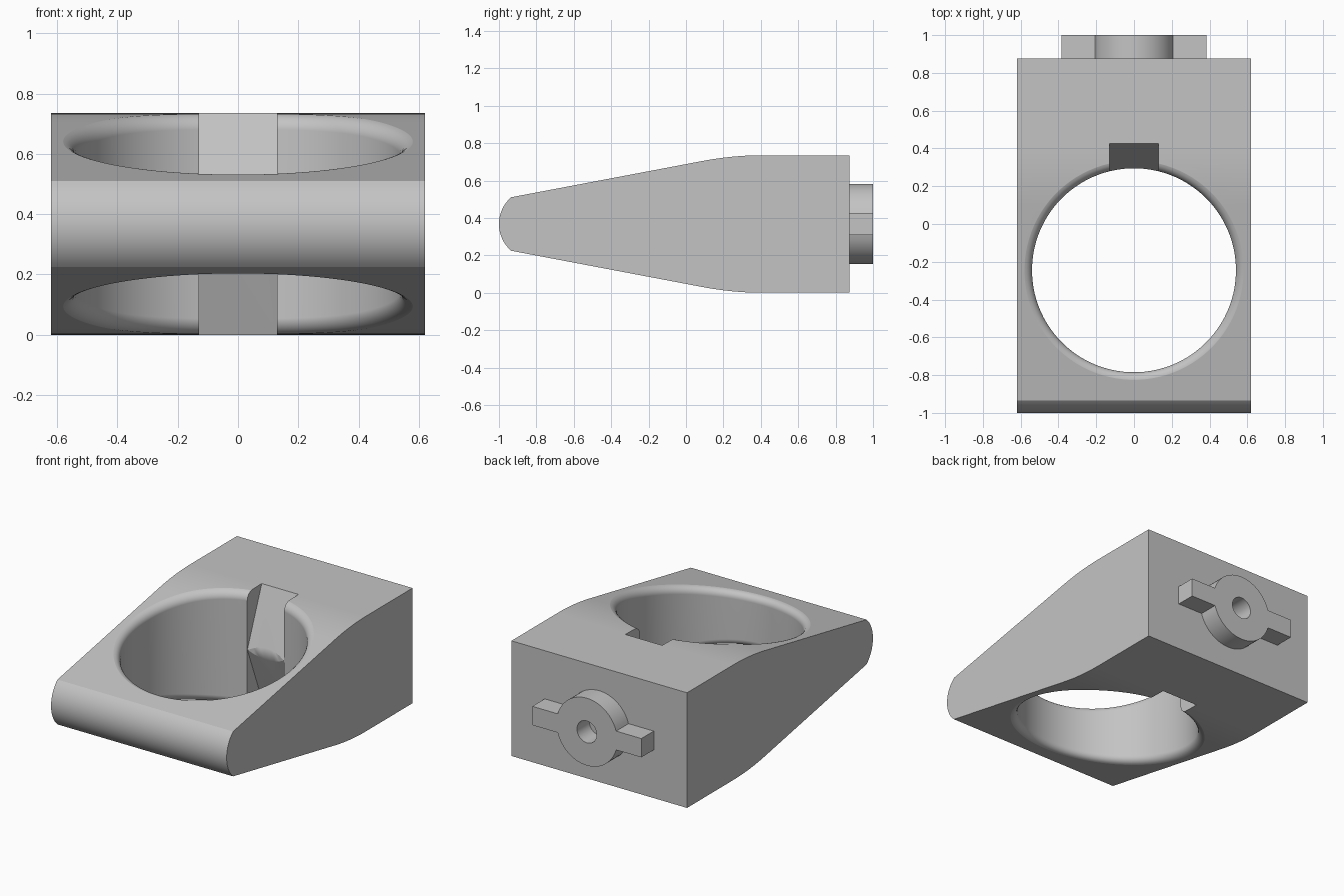
import bpy
import bmesh
from math import sin, cos, pi, radians, sqrt, asin

old = bpy.data.objects.get("Cube")
if old:
    bpy.data.objects.remove(old, do_unlink=True)

HALF_W, MID, TOP = 0.62, 0.3675, 0.735
BACK, HOLE_Y, HOLE_R, FILLET = 0.875, -0.245, 0.54, 0.05
NOSE_Y, NOSE_H = -0.935, 0.143
BEND, BEND_A, BEND_B = 0.25, 0.09, 0.41

grey = bpy.data.materials.new("plain grey")
grey.use_nodes = True
grey.diffuse_color = (0.55, 0.55, 0.55, 1)
bsdf = next(n for n in grey.node_tree.nodes if n.type == 'BSDF_PRINCIPLED')
bsdf.inputs["Base Color"].default_value = grey.diffuse_color


def finish(name, bm):
    bmesh.ops.recalc_face_normals(bm, faces=bm.faces)
    mesh = bpy.data.meshes.new(name)
    bm.to_mesh(mesh)
    bm.free()
    mesh.materials.append(grey)
    ob = bpy.data.objects.new(name, mesh)
    bpy.context.collection.objects.link(ob)
    return ob


def prism(name, outline, start, vec):
    """Extrude a 2D outline; start maps each 2D point to 3D."""
    bm = bmesh.new()
    face = bm.faces.new([bm.verts.new(start(a, b)) for a, b in outline])
    ext = bmesh.ops.extrude_face_region(bm, geom=[face])
    moved = [g for g in ext["geom"] if isinstance(g, bmesh.types.BMVert)]
    bmesh.ops.translate(bm, verts=moved, vec=vec)
    return finish(name, bm)


def activate(ob):
    bpy.ops.object.select_all(action='DESELECT')
    bpy.context.view_layer.objects.active = ob
    ob.select_set(True)


def boolean(ob, cutter, operation='DIFFERENCE'):
    mod = ob.modifiers.new("bool", 'BOOLEAN')
    mod.operation, mod.object, mod.solver = operation, cutter, 'EXACT'
    activate(ob)
    bpy.ops.object.modifier_apply(modifier=mod.name)
    bpy.data.objects.remove(cutter, do_unlink=True)


def smooth(ob):
    activate(ob)
    bpy.ops.object.shade_smooth_by_angle(angle=radians(22))
    ob.modifiers.new("even shading", 'WEIGHTED_NORMAL').keep_sharp = True


def half_height(y):
    """Half thickness of the wedge: straight slope easing into a flat."""
    slope = (MID - NOSE_H) / (BEND - NOSE_Y)
    if y <= BEND_A:
        return NOSE_H + slope * (y - NOSE_Y)
    if y >= BEND_B:
        return MID
    t = (y - BEND_A) / (BEND_B - BEND_A)
    return MID - slope * (BEND - BEND_A) * (1 - t) ** 2


# Wedge body with a rounded nose
upper = [(BACK, MID)]
upper += [(BEND_B + (BEND_A - BEND_B) * i / 10,
           half_height(BEND_B + (BEND_A - BEND_B) * i / 10)) for i in range(11)]
sagitta = 1 + NOSE_Y
nose_r = (NOSE_H ** 2 + sagitta ** 2) / (2 * sagitta)
sweep = asin(NOSE_H / nose_r)
nose = [(-1 + nose_r - nose_r * cos(a), nose_r * sin(a))
        for a in (sweep * (1 - i / 8) for i in range(17))]
lower = [(y, -h) for y, h in reversed(upper)]
outline = [(y, MID + h) for y, h in upper + nose + lower]
body = prism("wedge_body", outline, lambda y, z: (-HALF_W, y, z), (2 * HALF_W, 0, 0))

# Round hole whose rims are rounded along the sloping surfaces
SEG, STEPS = 96, 7
bm = bmesh.new()
profile = [(HOLE_R + FILLET * (1 - cos(t)), FILLET * (1 - sin(t)), 0)
           for t in (pi / 2 * i / STEPS for i in range(STEPS + 1))]
profile.append((HOLE_R + FILLET, 0, 0.2))
levels = [(-1, p) for p in reversed(profile)] + [(1, p) for p in profile]
rings = []
for side, (r, drop, lift) in levels:
    ring = []
    for k in range(SEG):
        a = 2 * pi * (k + 0.5) / SEG
        y = HOLE_Y + r * sin(a)
        h = half_height(y) - drop + lift + 0.001
        ring.append(bm.verts.new((r * cos(a), y, MID + side * h)))
    rings.append(ring)
for low, high in zip(rings, rings[1:]):
    for k in range(SEG):
        n = (k + 1) % SEG
        bm.faces.new((low[k], low[n], high[n], high[k]))
for ring, side in ((rings[0], -1), (rings[-1], 1)):
    centre = bm.verts.new((0, HOLE_Y, MID + side * 0.6))
    for k in range(SEG):
        bm.faces.new((ring[k], ring[(k + 1) % SEG], centre))
boolean(body, finish("hole_cutter", bm))

# Notch behind the hole, flaring from a mid ridge to both faces
ridge, flare = 0.28, 0.45
for side in (-1, 1):
    wedge = [(0.1, MID), (ridge, MID), (flare, MID + side * 0.43), (0.1, MID + side * 0.43)]
    boolean(body, prism("notch_cutter", wedge, lambda y, z: (-0.13, y, z), (0.26, 0, 0)))
smooth(body)

# Rear key: ring with two side lugs and a centre bore
def circle(r, n):
    return [(r * cos(2 * pi * i / n), MID + r * sin(2 * pi * i / n)) for i in range(n)]


LUG, RING_R, BORE_R, DEPTH = 0.06, 0.215, 0.07, 1 - BACK
edge = asin(LUG / RING_R)
arc = [edge + (pi - 2 * edge) * i / 24 for i in range(25)]
shape = [(RING_R * cos(a), RING_R * sin(a)) for a in arc]
shape += [(-0.385, LUG), (-0.385, -LUG)]
shape += [(-x, -z) for x, z in shape[:25]]
shape += [(0.385, -LUG), (0.385, LUG)]
key = prism("rear_key", [(x, MID + z) for x, z in shape],
            lambda x, z: (x, BACK, z), (0, DEPTH, 0))
boolean(key, prism("bore_cutter", circle(BORE_R, 32),
                   lambda x, z: (x, BACK - 0.1, z), (0, 0.4, 0)))
smooth(key)
